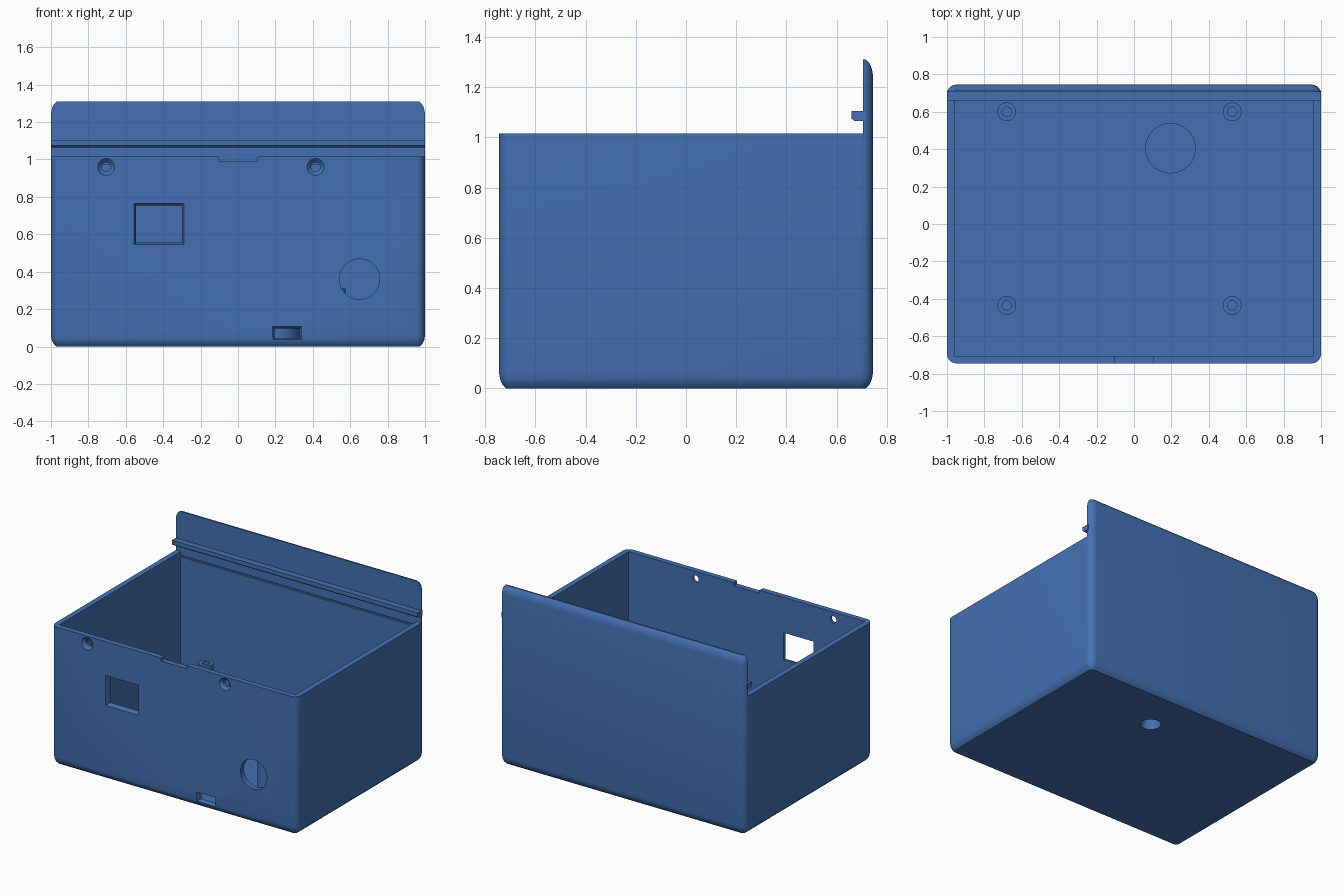
import bpy, bmesh, math
from mathutils import Matrix

if "Cube" in bpy.data.objects:
    bpy.data.objects.remove(bpy.data.objects["Cube"])

blue = bpy.data.materials.new("blue plastic")
blue.diffuse_color = (0.058, 0.165, 0.45, 1)
blue.use_nodes = True
blue.node_tree.nodes["Principled BSDF"].inputs["Base Color"].default_value = blue.diffuse_color

HX, HY, TOP, RIM, WALL, FLOOR = 1.0, 0.745, 1.31, 1.015, 0.04, 0.04
BACK = HY - WALL  # inner face of the back panel


def finish(name, bm):
    bmesh.ops.recalc_face_normals(bm, faces=bm.faces)
    me = bpy.data.meshes.new(name)
    bm.to_mesh(me)
    bm.free()
    me.materials.append(blue)
    ob = bpy.data.objects.new(name, me)
    bpy.context.collection.objects.link(ob)
    return ob


def loft(name, rings):
    """Skin a list of equal-length closed rings and cap both ends."""
    bm = bmesh.new()
    vs = [[bm.verts.new(p) for p in ring] for ring in rings]
    n = len(vs[0])
    for a, b in zip(vs, vs[1:]):
        for i in range(n):
            j = (i + 1) % n
            bm.faces.new((a[i], a[j], b[j], b[i]))
    bm.faces.new(vs[0])
    bm.faces.new(vs[-1])
    return finish(name, bm)


def box(name, x0, x1, y0, y1, z0, z1):
    return loft(name, [[(x0, y0, z), (x1, y0, z), (x1, y1, z), (x0, y1, z)]
                       for z in (z0, z1)])


def circle(x, y, r, n=32):
    return [(x + r * math.cos(2 * math.pi * i / n),
             y + r * math.sin(2 * math.pi * i / n)) for i in range(n)]


def post(name, x, y, r, z0, z1):
    return loft(name, [[(px, py, z) for px, py in circle(x, y, r)] for z in (z0, z1)])


def front_cutter(outline):
    """Opening through the front wall; outline(grow) gives x,z points."""
    steps = [(-HY - 0.05, 1), (-HY, 1), (-HY + 0.02, 0), (-HY + 0.1, 0)]
    return loft("cutter", [[(x, y, z) for x, z in outline(g)] for y, g in steps])


def rect(x0, x1, z0, z1, grow):
    return lambda g: [(x0 - g * grow, z0 - g * grow), (x1 + g * grow, z0 - g * grow),
                      (x1 + g * grow, z1 + g * grow), (x0 - g * grow, z1 + g * grow)]


def cut(ob, cutter):
    m = ob.modifiers.new("cut", 'BOOLEAN')
    m.operation = 'DIFFERENCE'
    m.solver = 'EXACT'
    m.object = cutter
    bpy.context.view_layer.objects.active = ob
    bpy.ops.object.modifier_apply(modifier=m.name)
    bpy.data.objects.remove(cutter, do_unlink=True)


def smooth(ob):
    bpy.ops.object.select_all(action='DESELECT')
    ob.select_set(True)
    bpy.context.view_layer.objects.active = ob
    bpy.ops.object.shade_smooth_by_angle(angle=math.radians(32))


# Outer shell: rounded block with softened bottom and top edges
def rounded_ring(r, z, seg=8):
    pts = []
    for k, (sx, sy) in enumerate(((1, 1), (-1, 1), (-1, -1), (1, -1))):
        for i in range(seg + 1):
            a = (k + i / seg) * math.pi / 2
            pts.append((sx * (HX - 0.05) + r * math.cos(a),
                        sy * (HY - 0.05) + r * math.sin(a), z))
    return pts


edge = [(0.022, 0), (0.036, 0.014), (0.046, 0.036), (0.05, 0.06)]
case = loft("case", [rounded_ring(r, z) for r, z in edge] +
            [rounded_ring(r, TOP - z) for r, z in reversed(edge)])

# Open the box, leaving the tall back panel
cut(case, box("cutter", -2, 2, -2, BACK, RIM, 2))
cut(case, box("cutter", -HX + WALL, HX - WALL, -HY + WALL, BACK, FLOOR, 1.2))

# Lid groove in the back panel and finger notch in the front rim
cut(case, box("cutter", -HX + WALL, HX - WALL, BACK - 0.02, BACK + 0.015, 0.975, 0.988))
cut(case, box("cutter", -0.105, 0.105, -1, -HY + WALL + 0.02, 0.992, 1.1))

# Front openings: window, plug slot, round port, countersunk screw holes
cut(case, front_cutter(rect(-0.545, -0.30, 0.555, 0.755, 0.01)))
cut(case, front_cutter(rect(0.195, 0.33, 0.045, 0.096, 0.01)))
cut(case, front_cutter(lambda g: circle(0.65, 0.36, 0.108, 48)))
for sx in (-0.705, 0.415):
    cut(case, front_cutter(lambda g: circle(sx, 0.96, 0.025 + 0.02 * g)))

# Mounting hole in the floor
cut(case, post("cutter", 0.195, 0.405, 0.068, -0.1, 0.1))
smooth(case)

# Mounting boss with a blind hole from below
boss = post("mount_boss", 0.195, 0.405, 0.135, 0.03, 0.2)
cut(boss, post("cutter", 0.195, 0.405, 0.068, -0.1, 0.16))
smooth(boss)

# Board standoffs with screw holes
for x in (-0.68, 0.525):
    for y in (-0.435, 0.6):
        s = post("standoff", x, y, 0.05, 0.03, 0.31)
        cut(s, post("cutter", x, y, 0.025, 0.06, 0.4))
        smooth(s)

# Lid rail along the back panel, chamfered underneath
rail = [(BACK + 0.01, 1.065), (0.672, 1.065), (0.66, 1.075), (0.66, 1.105), (BACK + 0.01, 1.105)]
loft("lid_rail", [[(x, y, z) for y, z in rail] for x in (-HX, HX)])
